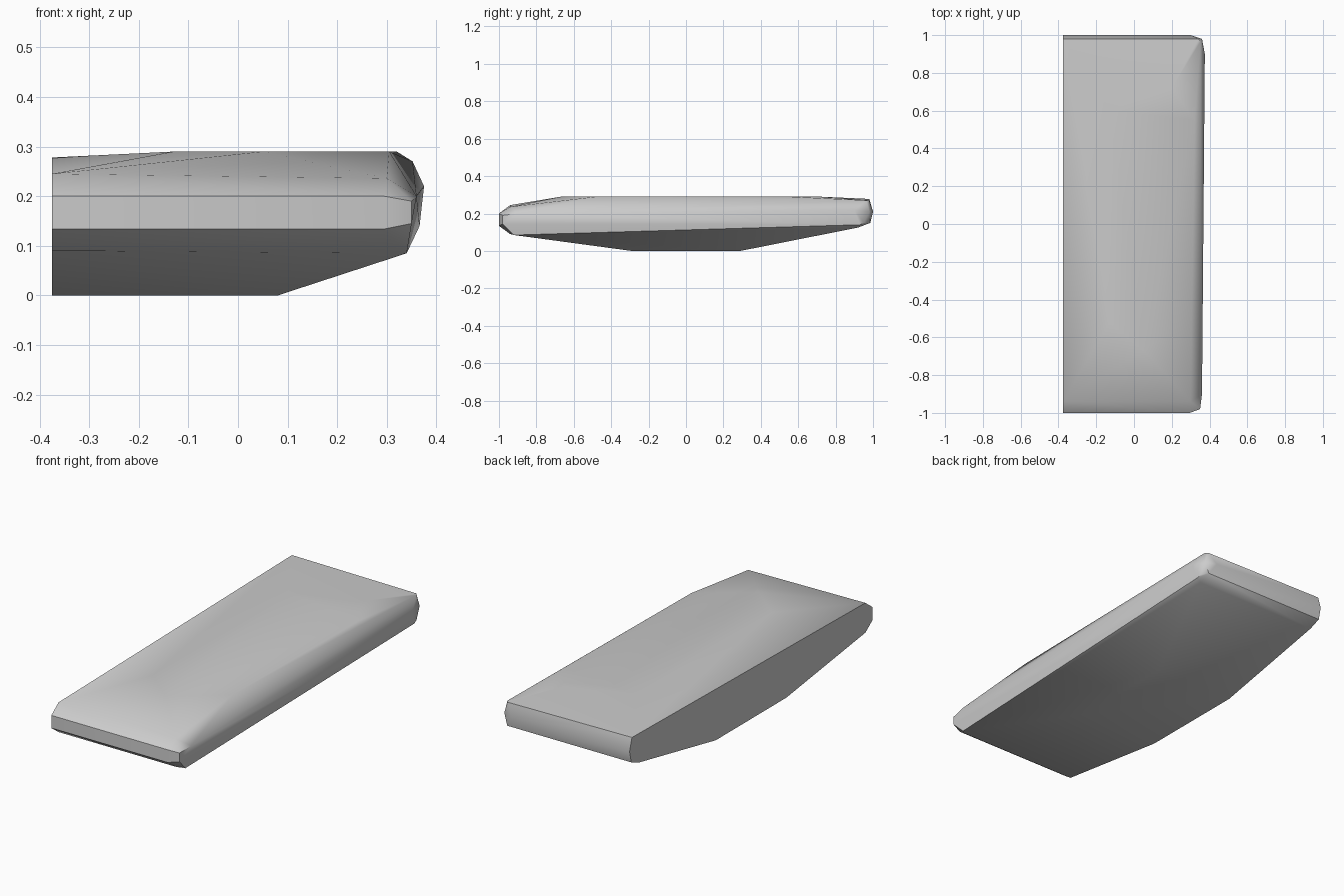
import bpy, bmesh, math

cube = bpy.data.objects.get("Cube")
if cube:
    bpy.data.objects.remove(cube, do_unlink=True)

grey = bpy.data.materials.new("plain_grey")
grey.use_nodes = True
colour = (0.6, 0.6, 0.6, 1)
grey.diffuse_color = colour
grey.node_tree.nodes["Principled BSDF"].inputs["Base Color"].default_value = colour

CUT = -0.375  # flat cut side
bm = bmesh.new()


def point(x, y, z):
    bm.verts.new((x, y, z))


def rail(x, y, z, cut_z=None):
    """Edge running from the cut side to x."""
    point(CUT, y, z if cut_z is None else cut_z)
    point(x, y, z)


# Front nose, from upper chamfer to lower chamfer
rail(0.30, -0.94, 0.236, 0.245)
rail(0.295, -1.0, 0.20)
rail(0.295, -1.0, 0.134)
rail(0.30, -0.94, 0.09)

# Rounded front corner
for p in ((0.35, -0.98, 0.19), (0.35, -0.98, 0.145),
          (0.34, -0.92, 0.085), (0.36, -0.9, 0.20)):
    point(*p)

# Back end
rail(0.34, 0.98, 0.27, 0.278)
rail(0.30, 1.0, 0.21)
rail(0.34, 0.985, 0.15)
rail(0.34, 0.92, 0.125)

# Rounded back corner and outer side
for p in ((0.352, 0.965, 0.27), (0.36, 0.98, 0.21), (0.375, 0.9, 0.22),
          (0.366, 0.93, 0.14), (0.363, 0.95, 0.15)):
    point(*p)

# Crown of the top
for p in ((0.305, -0.48, 0.29), (0.32, 0.55, 0.29), (0.05, -0.67, 0.29),
          (-0.13, -0.52, 0.29), (-0.13, 0.6, 0.29), (0.2, 0.72, 0.29)):
    point(*p)

# Keel flat
for y in (-0.29, 0.29):
    rail(0.08, y, 0)

# Wrap the outline in one skin
hull = bmesh.ops.convex_hull(bm, input=bm.verts[:])
loose = {g for g in hull["geom_interior"] + hull["geom_unused"]
         if isinstance(g, bmesh.types.BMVert)}
bmesh.ops.delete(bm, geom=list(loose), context="VERTS")
bmesh.ops.dissolve_limit(bm, angle_limit=math.radians(0.5),
                         verts=bm.verts[:], edges=bm.edges[:])
bmesh.ops.recalc_face_normals(bm, faces=bm.faces[:])

mesh = bpy.data.meshes.new("half_slab")
bm.to_mesh(mesh)
bm.free()
mesh.materials.append(grey)
slab = bpy.data.objects.new("half_slab", mesh)
bpy.context.collection.objects.link(slab)

# Soft shading with crisp cut edges
bpy.ops.object.select_all(action="DESELECT")
slab.select_set(True)
bpy.context.view_layer.objects.active = slab
bpy.ops.object.shade_smooth_by_angle(angle=math.radians(35))
